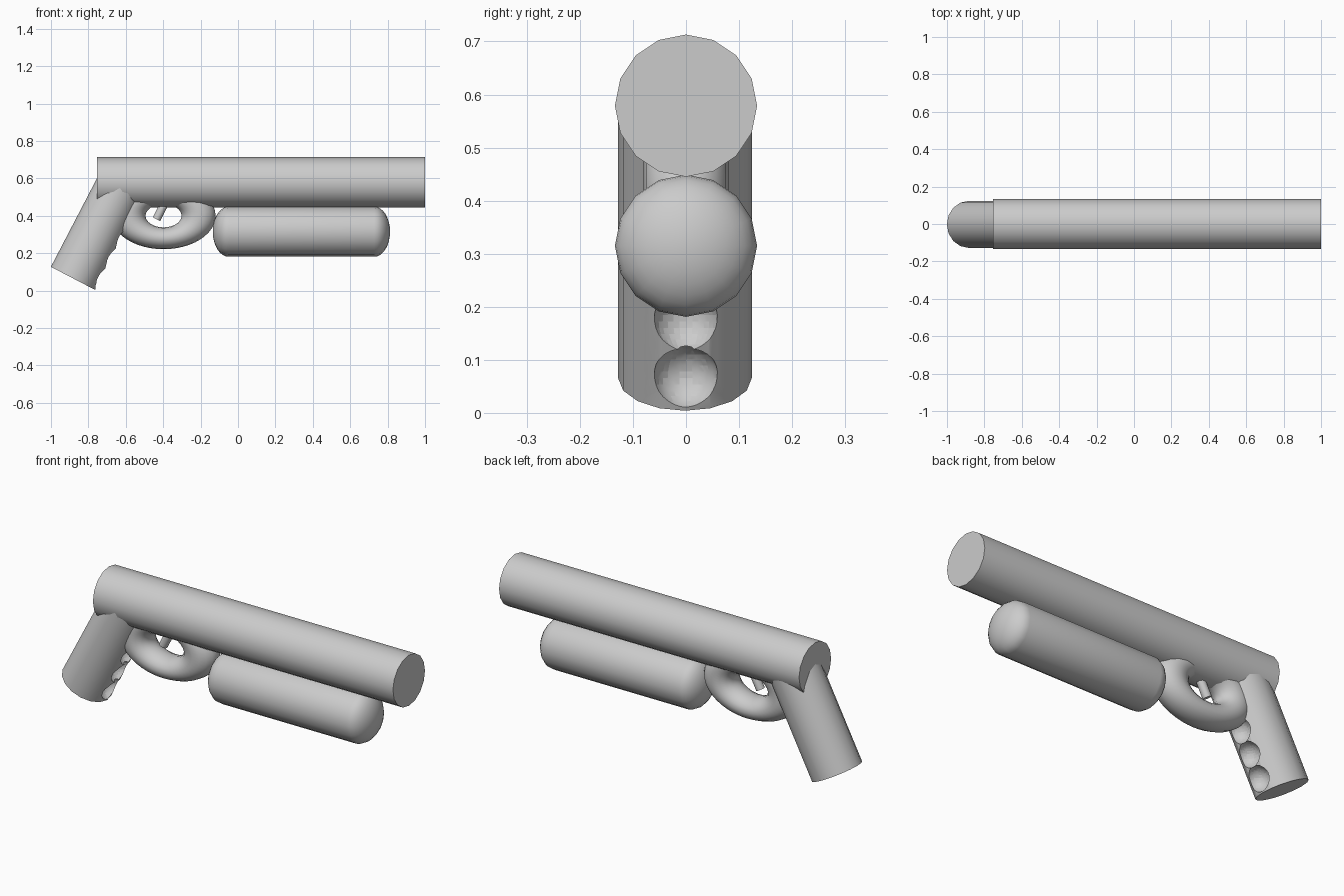
import bpy, math
from mathutils import Vector

if "Cube" in bpy.data.objects:
    bpy.data.objects.remove(bpy.data.objects["Cube"])

TILT = math.radians(27.5)
UP = Vector((math.sin(TILT), 0, math.cos(TILT)))   # direction of the raked grip


def finish(name, angle=35):
    ob = bpy.context.object
    ob.name = name
    bpy.ops.object.transform_apply(location=False, rotation=True, scale=True)
    bpy.ops.object.shade_smooth_by_angle(angle=math.radians(angle))
    return ob


def cylinder(name, r, length, centre, tilt, ry=None, sides=16):
    bpy.ops.mesh.primitive_cylinder_add(vertices=sides, radius=1, depth=length,
                                        location=centre, rotation=(0, tilt, 0))
    bpy.context.object.scale = (r, ry or r, 1)
    return finish(name)


# Barrel
cylinder("barrel", 0.134, 1.755, (0.1225, 0, 0.579), math.pi / 2)

# Fore grip: 16-sided lathe with domed ends
x0, x1, r, dome, n = -0.135, 0.813, 0.134, 0.085, 8
arc = [(math.cos(math.pi / 2 * i / n), math.sin(math.pi / 2 * i / n)) for i in range(n)]
rings = [(x0 + dome * (1 - c), r * s) for c, s in arc[1:]] + [(x0 + dome, r)]
rings += [(x0 + x1 - x, q) for x, q in reversed(rings)]
sides = 16
verts = [(x, q * math.cos(math.tau * k / sides), 0.315 + q * math.sin(math.tau * k / sides))
         for x, q in rings for k in range(sides)]
verts += [(x0, 0, 0.315), (x1, 0, 0.315)]
faces = [(a * sides + k, a * sides + (k + 1) % sides, (a + 1) * sides + (k + 1) % sides,
          (a + 1) * sides + k) for a in range(len(rings) - 1) for k in range(sides)]
last = (len(rings) - 1) * sides
for k in range(sides):
    j = (k + 1) % sides
    faces += [(len(verts) - 2, j, k), (len(verts) - 1, last + k, last + j)]
mesh = bpy.data.meshes.new("fore_grip")
mesh.from_pydata(verts, [], [f[::-1] for f in faces])
fore = bpy.data.objects.new("fore_grip", mesh)
bpy.context.collection.objects.link(fore)
bpy.ops.object.select_all(action='DESELECT')
fore.select_set(True)
bpy.context.view_layer.objects.active = fore
finish("fore_grip", 60)

# Trigger guard: flattened ring
bpy.ops.mesh.primitive_torus_add(major_radius=0.187, minor_radius=0.091, major_segments=48,
                                 minor_segments=16, location=(-0.398, 0, 0.40),
                                 rotation=(math.pi / 2, 0, 0))
bpy.context.object.scale = (1, 0.643, 0.88)
finish("trigger_guard", 60)

# Trigger
cylinder("trigger", 0.022, 0.12, Vector((-0.436, 0, 0.382)) + UP * 0.06, TILT)

# Grip with a row of finger grooves
base = Vector((-0.8825, -0.002, 0.0655))
grip = cylinder("grip", 0.133, 0.6, base + UP * 0.3, TILT, ry=0.126)
front = Vector((-0.734, 0, 0.066))
for i in range(5):
    bpy.ops.mesh.primitive_uv_sphere_add(segments=32, ring_count=16, radius=0.062,
                                         location=front + UP * 0.12 * i)
    cutter = bpy.context.object
    cutter.name = "groove_cutter"
    cutter.hide_render = True
    bpy.ops.object.shade_smooth()
    bpy.ops.object.select_all(action='DESELECT')
    grip.select_set(True)
    bpy.context.view_layer.objects.active = grip
    mod = grip.modifiers.new("groove", 'BOOLEAN')
    mod.operation, mod.solver, mod.object = 'DIFFERENCE', 'EXACT', cutter
    bpy.ops.object.modifier_move_to_index(modifier=mod.name, index=0)
    bpy.ops.object.modifier_apply(modifier=mod.name)
    bpy.data.objects.remove(cutter)
bpy.ops.object.shade_smooth_by_angle(angle=math.radians(35))
